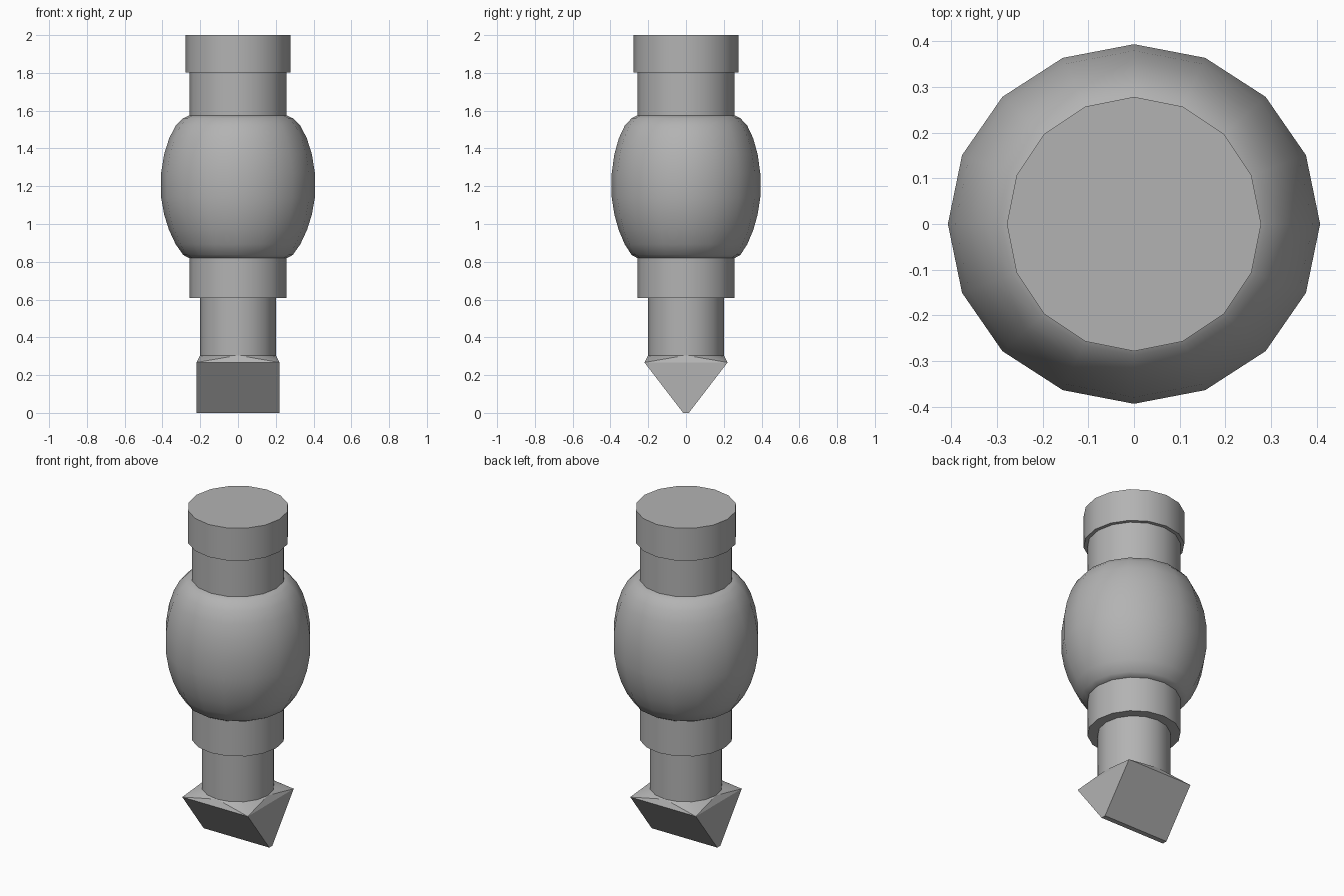
import bpy
import math

if "Cube" in bpy.data.objects:
    bpy.data.objects.remove(bpy.data.objects["Cube"])

SIDES = 16

grey = bpy.data.materials.new("mid_grey")
grey.diffuse_color = (0.45, 0.45, 0.45, 1)
grey.use_nodes = True
grey.node_tree.nodes["Principled BSDF"].inputs["Base Color"].default_value = grey.diffuse_color


def finish(name, verts, faces, angle=32):
    mesh = bpy.data.meshes.new(name)
    mesh.from_pydata(verts, [], faces)
    mesh.materials.append(grey)
    mesh.update()
    obj = bpy.data.objects.new(name, mesh)
    bpy.context.collection.objects.link(obj)
    bpy.ops.object.select_all(action='DESELECT')
    bpy.context.view_layer.objects.active = obj
    obj.select_set(True)
    bpy.ops.object.shade_smooth_by_angle(angle=math.radians(angle))
    return obj


def ring(r, z, y_scale=1.0):
    return [(r * math.cos(2 * math.pi * i / SIDES),
             r * math.sin(2 * math.pi * i / SIDES) * y_scale, z)
            for i in range(SIDES)]


def lathe(name, profile, y_scale=None):
    """Revolve (radius, z) points, listed bottom to top, and cap both ends."""
    verts, faces = [], []
    for r, z in profile:
        verts += ring(r, z, y_scale(r) if y_scale else 1.0)
    for k in range(len(profile) - 1):
        for i in range(SIDES):
            a, b = k * SIDES + i, k * SIDES + (i + 1) % SIDES
            faces.append((a, b, b + SIDES, a + SIDES))
    faces.append(tuple(reversed(range(SIDES))))
    faces.append(tuple(range(len(verts) - SIDES, len(verts))))
    return finish(name, verts, faces)


# Stacked cylinders
lathe("shaft", [(0.20, 0.305), (0.20, 0.607)])
lathe("lower_collar", [(0.257, 0.607), (0.257, 0.82)])
lathe("upper_collar", [(0.257, 1.573), (0.257, 1.803)])
lathe("top_cap", [(0.278, 1.803), (0.278, 2.0)])

# Bulging grip, slightly narrower front to back at its widest
grip = [(0.257, 0.819), (0.29, 0.836), (0.330, 0.893), (0.366, 0.97),
        (0.391, 1.05), (0.407, 1.14), (0.407, 1.27), (0.391, 1.37),
        (0.364, 1.455), (0.330, 1.52), (0.29, 1.560), (0.257, 1.575)]
lathe("bulging_grip", grip,
      lambda r: 1 - 0.034 * (r - 0.257) / (0.407 - 0.257))

# Chisel tip: wedge with a square rim lofted up to the round shaft
W, EDGE, RIM = 0.22, 0.015, 0.267
verts = [(W, W, RIM), (-W, W, RIM), (-W, -W, RIM), (W, -W, RIM),
         (W, EDGE, 0), (-W, EDGE, 0), (-W, -EDGE, 0), (W, -EDGE, 0)]
verts += ring(0.20, 0.305)
faces = [(7, 6, 5, 4), tuple(range(8, 8 + SIDES))]
for c in range(4):
    n = (c + 1) % 4
    faces.append((c + 4, n + 4, n, c))
    for j in range(4):
        i = c * 4 + j
        faces.append((c, 8 + i, 8 + (i + 1) % SIDES)[::1])
    faces.append((c, n, 8 + (c * 4 + 4) % SIDES))
# the rim corners sit between axis points, so each fan winds outward
finish("chisel_tip", verts, faces, 17)
